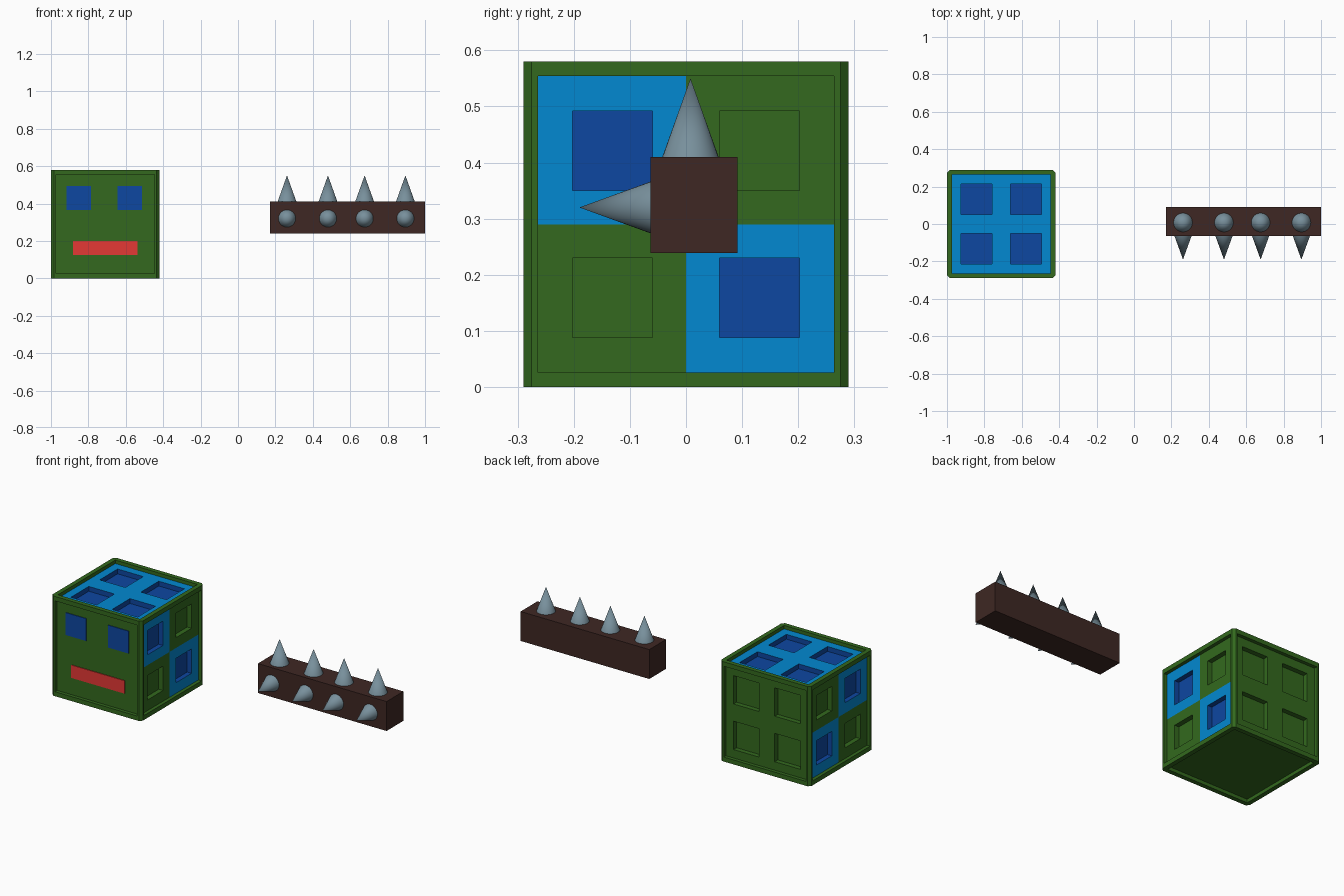
import bpy, bmesh, math
from mathutils import Vector, Matrix

if "Cube" in bpy.data.objects:
    bpy.data.objects.remove(bpy.data.objects["Cube"])


def material(name, hexcode):
    m = bpy.data.materials.new(name)
    c = [int(hexcode[i:i + 2], 16) / 255 for i in (0, 2, 4)]
    m.diffuse_color = [v / 12.92 if v < 0.04 else ((v + 0.055) / 1.055) ** 2.4 for v in c] + [1]
    m.use_nodes = True
    m.node_tree.nodes["Principled BSDF"].inputs["Base Color"].default_value = m.diffuse_color
    return m


GREEN = material("green", "33691e")
BLUE = material("blue", "0288d1")
NAVY = material("dark blue", "0d47a1")
RED = material("red", "e53935")
BROWN = material("dark brown", "3e2723")
GREY = material("steel grey", "78909c")


def finish(name, bm, mats):
    bmesh.ops.remove_doubles(bm, verts=bm.verts, dist=1e-5)
    me = bpy.data.meshes.new(name)
    bm.to_mesh(me)
    bm.free()
    for m in mats:
        me.materials.append(m)
    ob = bpy.data.objects.new(name, me)
    bpy.context.collection.objects.link(ob)
    return ob


def add_box(bm, lo, hi):
    lo, hi = Vector(lo), Vector(hi)
    mat = Matrix.Translation((lo + hi) / 2) @ Matrix.Diagonal((*(hi - lo), 1))
    return bmesh.ops.create_cube(bm, size=1, matrix=mat)["verts"]


def box(name, lo, hi, mat):
    bm = bmesh.new()
    add_box(bm, lo, hi)
    return finish(name, bm, [mat])


C = Vector((-0.71, 0, 0.29))   # cube centre
H, OUT, IN = 0.27, 0.29, 0.264  # panel plane, rim outside, rim inside


def panel(name, n, u, a, b, blue, sockets=True, depth=0.028):
    """Square panel with 2x2 sunken sockets; blue(i, j) picks coloured quarters."""
    n, u = Vector(n), Vector(u)
    v = n.cross(u)
    s = [-H, -b, -a, 0, a, b, H]
    bm = bmesh.new()

    def quad(pts, mi):
        f = bm.faces.new([bm.verts.new(C + u * p + v * q + n * r) for p, q, r in pts])
        f.material_index = mi

    for i in range(6):
        for j in range(6):
            ring = [(s[i], s[j]), (s[i + 1], s[j]), (s[i + 1], s[j + 1]), (s[i], s[j + 1])]
            isblue = blue(i // 3, j // 3)
            if sockets and i in (1, 4) and j in (1, 4):
                mi = 2 if isblue else 0
                quad([(*p, H - depth) for p in ring], mi)
                for k in range(4):
                    p, q = ring[k], ring[(k + 1) % 4]
                    quad([(*p, H), (*q, H), (*q, H - depth), (*p, H - depth)], mi)
            else:
                quad([(*p, H) for p in ring], 1 if isblue else 0)
    finish(name, bm, [GREEN, BLUE, NAVY])


# Six faces of the cube
panel("front_panel", (0, -1, 0), (1, 0, 0), 0.06, 0.2, lambda i, j: False, False)
panel("bottom_panel", (0, 0, -1), (1, 0, 0), 0.06, 0.2, lambda i, j: False, False)
panel("back_panel", (0, 1, 0), (-1, 0, 0), 0.05, 0.215, lambda i, j: False)
panel("top_panel", (0, 0, 1), (1, 0, 0), 0.05, 0.215, lambda i, j: True)
panel("right_panel", (1, 0, 0), (0, 1, 0), 0.06, 0.202, lambda i, j: i != j)
panel("left_panel", (-1, 0, 0), (0, -1, 0), 0.06, 0.202, lambda i, j: i == j)

# Raised rim along the twelve edges; uprights have a chamfered outer corner
bm = bmesh.new()
for axis in range(3):
    for s1 in (-1, 1):
        for s2 in (-1, 1):
            lo, hi = Vector(), Vector()
            reach = OUT if axis == 2 else 0.275
            lo[axis], hi[axis] = -reach, reach
            for ax, s in (((axis + 1) % 3, s1), ((axis + 2) % 3, s2)):
                lo[ax], hi[ax] = sorted((s * IN, s * OUT))
            verts = add_box(bm, C + lo, C + hi)
            if axis == 2:
                corner = [e for e in {e for w in verts for e in w.link_edges}
                          if all(abs(w.co.x - C.x) > 0.28 and abs(w.co.y) > 0.28 for w in e.verts)]
                bmesh.ops.bevel(bm, geom=corner, offset=0.015, segments=1, affect='EDGES')
finish("cube_rim", bm, [GREEN])

# Face: eyes and mouth as thin plates
for side, x in (("left", -0.852), ("right", -0.578)):
    box(side + "_eye", (x - 0.066, -H - 0.004, 0.365), (x + 0.066, -H + 0.003, 0.495), NAVY)
box("mouth", (-0.883, -H - 0.004, 0.125), (-0.538, -H + 0.003, 0.2), RED)

# Spiked bar
box("bar", (0.172, -0.063, 0.239), (1.0, 0.092, 0.41), BROWN)


def spike(name, base, direction, length, radius):
    d = Vector(direction)
    mat = (Matrix.Translation(Vector(base) + d * length / 2)
           @ d.to_track_quat('Z', 'Y').to_matrix().to_4x4())
    bm = bmesh.new()
    bmesh.ops.create_cone(bm, cap_ends=True, segments=32, radius1=radius, radius2=0,
                          depth=length, matrix=mat)
    for f in bm.faces:
        f.smooth = len(f.verts) == 3
    for e in bm.edges:
        e.smooth = all(f.smooth for f in e.link_faces)
    finish(name, bm, [GREY])


for k, x in enumerate((0.262, 0.481, 0.677, 0.895)):
    spike(f"top_spike_{k + 1}", (x, 0.008, 0.405), (0, 0, 1), 0.145, 0.052)
    spike(f"front_spike_{k + 1}", (x, -0.058, 0.32), (0, -1, 0), 0.132, 0.048)
